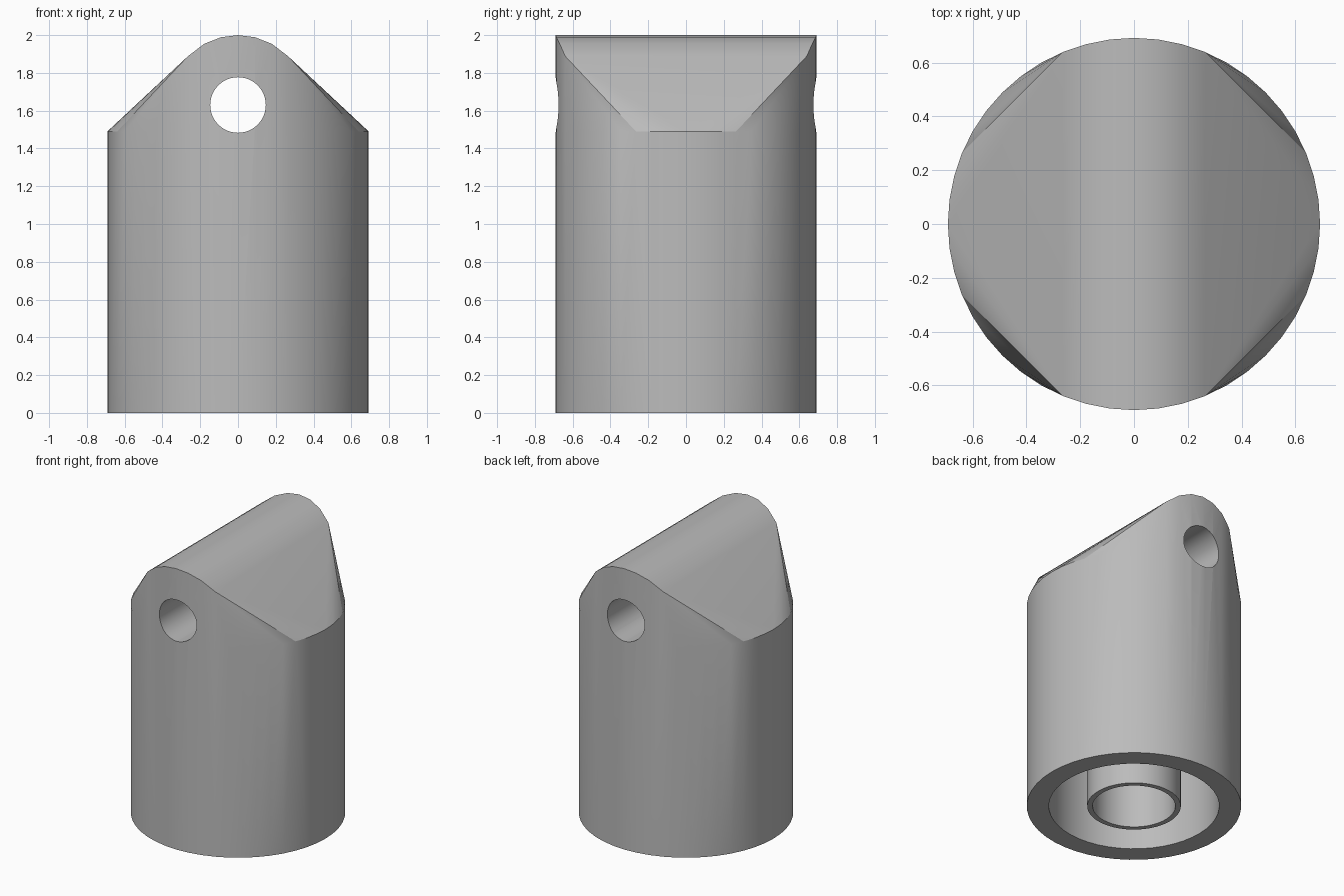
import bpy, bmesh, math
from math import sin, cos, pi, sqrt

cube = bpy.data.objects.get("Cube")
if cube:
    bpy.data.objects.remove(cube, do_unlink=True)

RADIUS = 0.692        # body
EAVE = 1.49           # height where the roof starts
HOLE_Z = 1.63         # cross hole, concentric with the ridge
RIDGE_R = 0.37
CEILING = 1.3         # top of the hollow underside
SIDES = 48

grey = bpy.data.materials.new("plain_grey")
grey.use_nodes = True
colour = (0.5, 0.5, 0.5, 1)
grey.diffuse_color = colour
grey.node_tree.nodes["Principled BSDF"].inputs["Base Color"].default_value = colour


def make_object(name, bm):
    bmesh.ops.recalc_face_normals(bm, faces=bm.faces)
    mesh = bpy.data.meshes.new(name)
    bm.to_mesh(mesh)
    bm.free()
    mesh.materials.append(grey)
    obj = bpy.data.objects.new(name, mesh)
    bpy.context.collection.objects.link(obj)
    return obj


def select_only(obj):
    bpy.ops.object.select_all(action='DESELECT')
    obj.select_set(True)
    bpy.context.view_layer.objects.active = obj


def cylinder(name, radius, z0, z1):
    bm = bmesh.new()
    bmesh.ops.create_cone(bm, cap_ends=True, segments=SIDES, radius1=radius,
                          radius2=radius, depth=z1 - z0)
    bmesh.ops.translate(bm, verts=bm.verts, vec=(0, 0, (z0 + z1) / 2))
    return make_object(name, bm)


def cut(obj, cutter):
    select_only(obj)
    mod = obj.modifiers.new("cut", 'BOOLEAN')
    mod.operation = 'DIFFERENCE'
    mod.solver = 'EXACT'
    mod.object = cutter
    bpy.ops.object.modifier_apply(modifier=mod.name)
    bpy.data.objects.remove(cutter, do_unlink=True)


def smooth(obj):
    select_only(obj)
    bpy.ops.object.shade_smooth_by_angle(angle=math.radians(28))


# Body: round wall hulled up to a rounded ridge running front to back
bm = bmesh.new()
for i in range(SIDES):
    a = 2 * pi * i / SIDES
    x, y = RADIUS * cos(a), RADIUS * sin(a)
    bm.verts.new((x, y, 0))
    bm.verts.new((x, y, EAVE))
    if abs(x) < 0.27:
        bm.verts.new((x, y, HOLE_Z + sqrt(RIDGE_R ** 2 - x * x)))
bmesh.ops.convex_hull(bm, input=bm.verts)
bmesh.ops.dissolve_limit(bm, angle_limit=0.01, verts=bm.verts, edges=bm.edges)
body = make_object("body", bm)

# Hollow underside
cut(body, cylinder("cavity_cutter", 0.55, -0.2, CEILING))

# Cross hole through the ridge
hole = cylinder("hole_cutter", 0.147, -1, 1)
hole.rotation_euler.x = pi / 2
hole.location.z = HOLE_Z
bpy.context.view_layer.update()
cut(body, hole)
smooth(body)

# Crisp creases between roof slopes and rounded corners
crease_y = RADIUS * sin(pi / 8)
for edge in body.data.edges:
    low, high = sorted((body.data.vertices[v].co for v in edge.vertices),
                       key=lambda co: co.z)
    if (abs(low.z - EAVE) < 0.01 and abs(abs(low.y) - crease_y) < 0.01
            and abs(low.x) > 0.5 and high.z > 1.8):
        edge.use_edge_sharp = True

# Inner tube inside the hollow
tube = cylinder("inner_tube", 0.302, 0, CEILING + 0.01)
cut(tube, cylinder("tube_cutter", 0.267, -0.2, CEILING))
smooth(tube)
